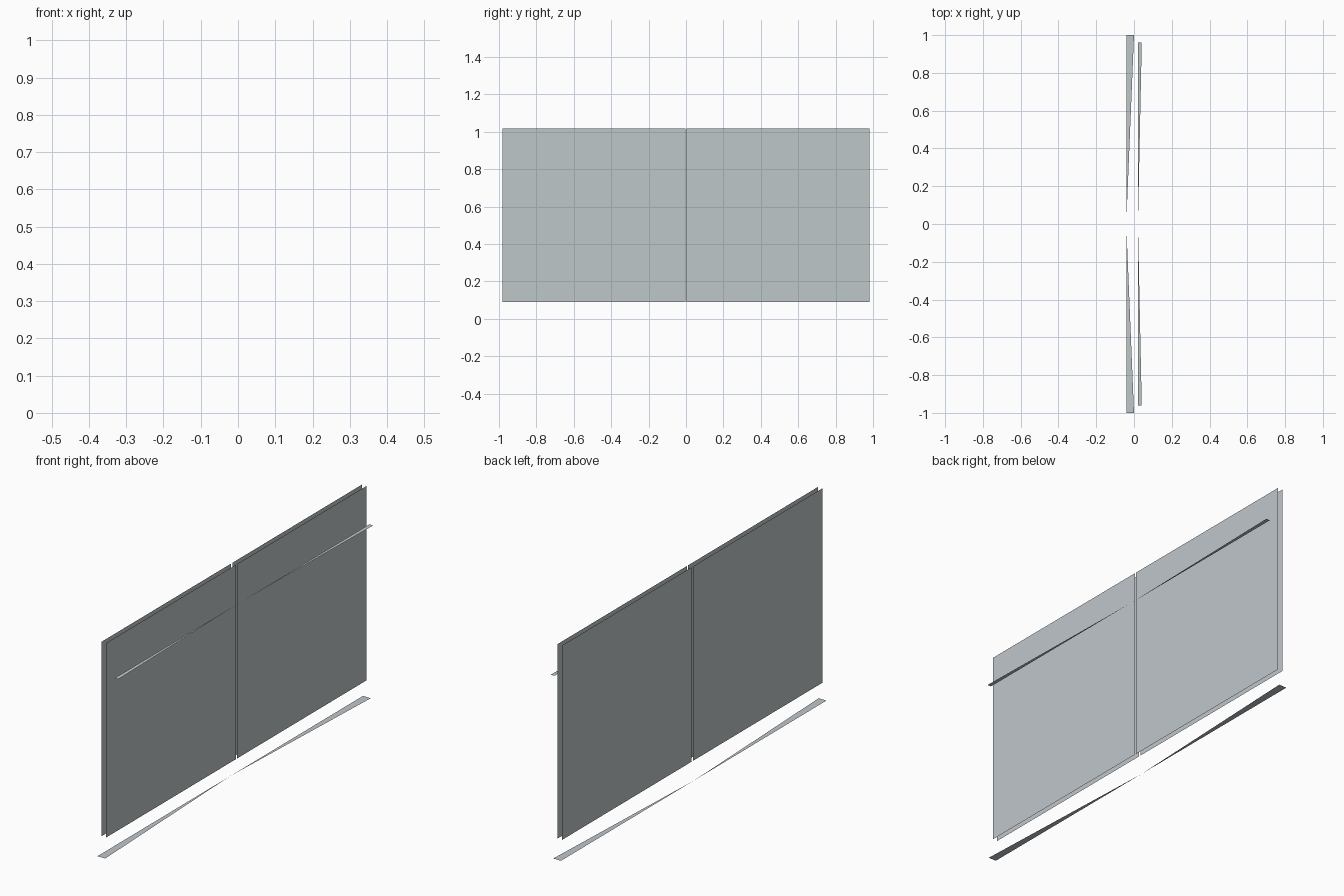
import bpy

if "Cube" in bpy.data.objects:
    bpy.data.objects.remove(bpy.data.objects["Cube"])

# One flat colour for the whole model
grey = bpy.data.materials.new("pale_grey")
grey.diffuse_color = (0.52, 0.57, 0.59, 1.0)
grey.use_nodes = True
grey.node_tree.nodes["Principled BSDF"].inputs["Base Color"].default_value = grey.diffuse_color


def sheet(name, points):
    """Single flat face with no thickness."""
    mesh = bpy.data.meshes.new(name)
    mesh.from_pydata(points, [], [tuple(range(len(points)))])
    mesh.materials.append(grey)
    obj = bpy.data.objects.new(name, mesh)
    bpy.context.collection.objects.link(obj)
    return obj


def pane(name, x, side, facing):
    """Upright rectangular pane on one side of the centre seam."""
    y0, y1 = sorted((side * 0.004, side * 0.982))
    pts = [(x, y0, 0.09), (x, y1, 0.09), (x, y1, 1.017), (x, y0, 1.017)]
    return sheet(name, pts if facing > 0 else pts[::-1])


def wedge(name, x0, x1, length, z, side):
    """Horizontal sliver tapering to a point at the centre."""
    pts = [(x0, 0, z), (x1, side * length, z), (x0, side * length, z)]
    return sheet(name, pts if side > 0 else pts[::-1])


for side, label in ((-1, "front"), (1, "back")):
    # Two parallel layers of panes
    pane(f"{label}_outer_pane", -0.009, side, 1)
    pane(f"{label}_inner_pane", -0.033, side, -1)
    # Ground sliver and raised sliver
    wedge(f"{label}_base_strip", -0.041, 0.0, 1.0, 0.0, side)
    wedge(f"{label}_rail_strip", 0.021, 0.041, 0.96, 0.85, side)
